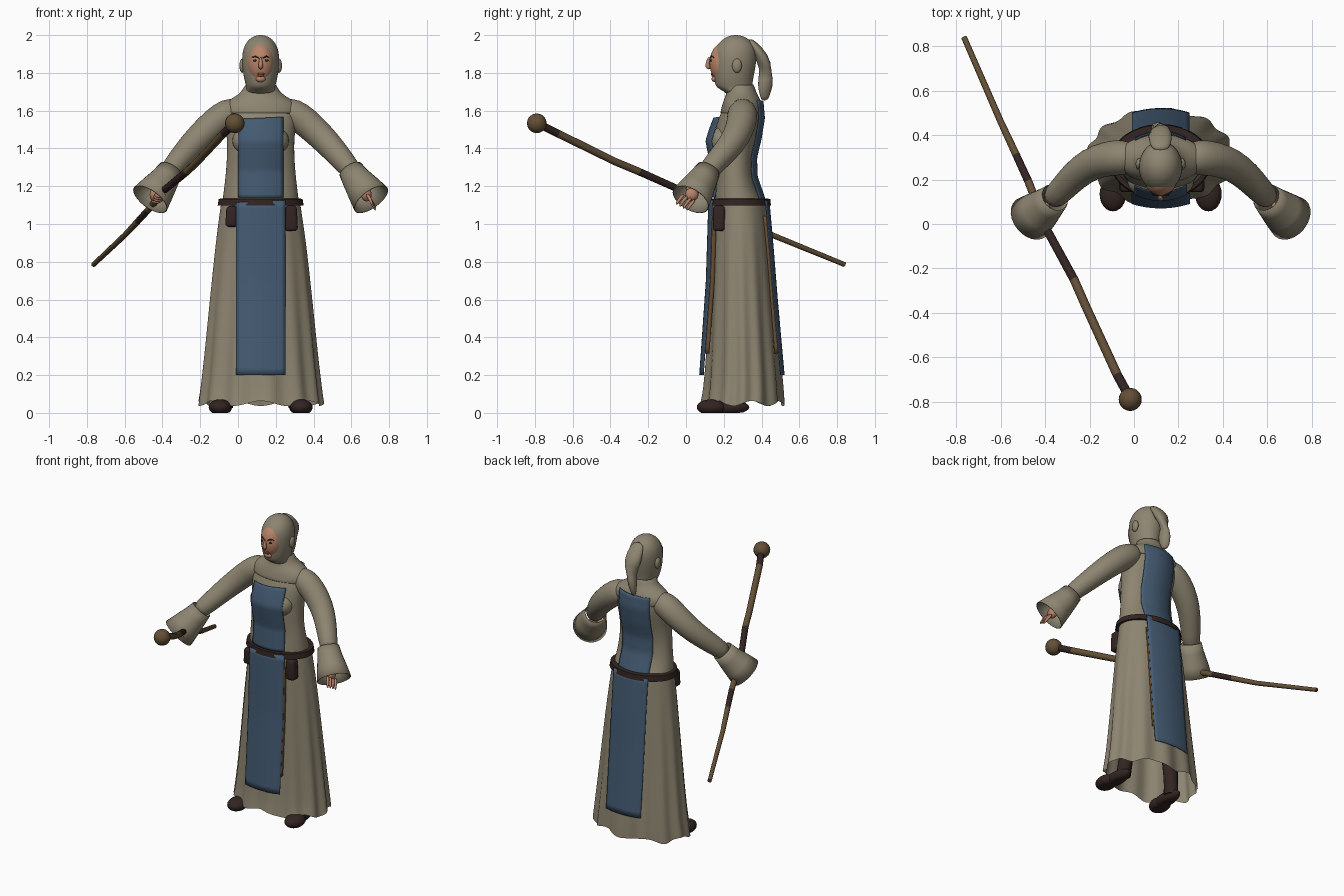
import bpy, math
from mathutils import Vector

old = bpy.data.objects.get("Cube")
if old:
    bpy.data.objects.remove(old, do_unlink=True)

CX = 0.12  # centre line of the figure


def material(name, *rgb):
    m = bpy.data.materials.new(name)
    m.use_nodes = True
    m.diffuse_color = (*rgb, 1)
    bsdf = m.node_tree.nodes["Principled BSDF"]
    bsdf.inputs["Base Color"].default_value = (*rgb, 1)
    bsdf.inputs["Roughness"].default_value = 0.8
    return m


ROBE = material("robe_cloth", .27, .235, .165)
BLUE = material("blue_cloth", .058, .105, .17)
LEATHER = material("dark_leather", .032, .018, .016)
WOOD = material("staff_wood", .125, .078, .036)
SKIN = material("skin", .48, .23, .14)
LIP = material("lips", .28, .09, .065)
BROW = material("brows_and_eyes", .03, .018, .013)
EDGE = material("brown_lining", .14, .075, .03)


def grid(name, rows, mat, closed=False, caps=False, subsurf=0, thick=0, sharp=50):
    """Skin a list of point rows into a surface."""
    n = len(rows[0])
    verts = [tuple(p) for row in rows for p in row]
    faces = []
    for r in range(len(rows) - 1):
        for i in range(n if closed else n - 1):
            j = (i + 1) % n
            faces.append((r * n + i, r * n + j, r * n + n + j, r * n + n + i))
    if caps:
        faces.append(tuple(reversed(range(n))))
        faces.append(tuple(range(len(verts) - n, len(verts))))
    me = bpy.data.meshes.new(name)
    me.from_pydata(verts, [], faces)
    me.materials.append(mat)
    me.shade_smooth()
    if not subsurf:
        me.set_sharp_from_angle(angle=math.radians(sharp))
    ob = bpy.data.objects.new(name, me)
    bpy.context.collection.objects.link(ob)
    if thick:
        ob.modifiers.new("thickness", 'SOLIDIFY').thickness = thick
    if subsurf:
        s = ob.modifiers.new("smooth", 'SUBSURF')
        s.levels = s.render_levels = subsurf
    return ob


def loft(name, sections, mat, n=32, power=2.0, ripple=None, **kw):
    """Sections are (z, front y, back y, half width)."""
    rows = []
    for z, yf, yb, rx in sections:
        row = []
        for i in range(n):
            a = 2 * math.pi * i / n
            c, s = math.cos(a), math.sin(a)
            k = (abs(c) ** power + abs(s) ** power) ** (-1 / power)
            dr, dz = ripple(a, z) if ripple else (0, 0)
            row.append((CX + (rx + dr) * k * c, (yf + yb) / 2 + ((yb - yf) / 2 + dr) * k * s, z + dz))
        rows.append(row)
    return grid(name, rows, mat, closed=True, **kw)


def tube(name, pts, radii, mat, n=12, caps=True, **kw):
    """Sweep an ellipse; each radius is a number or (sideways, other) pair."""
    pts = [Vector(p) for p in pts]
    rows = []
    for i, p in enumerate(pts):
        d = (pts[min(i + 1, len(pts) - 1)] - pts[max(i - 1, 0)]).normalized()
        side = d.cross(Vector((0, 0, 1)))
        side = Vector((1, 0, 0)) if abs(d.x) < 1e-4 or side.length < .01 else side.normalized()
        up = side.cross(d).normalized()
        r = radii[i]
        a, b = r if isinstance(r, tuple) else (r, r)
        rows.append([p + side * a * math.cos(t) + up * b * math.sin(t)
                     for t in (2 * math.pi * k / n for k in range(n))])
    return grid(name, rows, mat, closed=True, caps=caps, **kw)


def ball(name, loc, size, mat, seg=24, floor=None):
    bpy.ops.mesh.primitive_uv_sphere_add(segments=seg, ring_count=seg // 2, radius=1)
    ob = bpy.context.object
    ob.name = name
    for v in ob.data.vertices:
        v.co = Vector(loc) + Vector(a * b for a, b in zip(v.co, size))
        if floor is not None:
            v.co.z = max(v.co.z, floor)
    ob.data.materials.append(mat)
    ob.data.shade_smooth()
    return ob


def lerp(table, z):
    for (z0, y0), (z1, y1) in zip(table, table[1:]):
        if z0 >= z >= z1:
            return y0 + (y1 - y0) * (z0 - z) / (z0 - z1)
    return table[-1][1]


# Skirt with folds that deepen toward the hem
def folds(a, z):
    t = max(0, 1 - z / 1.05)
    hem = .014 * math.sin(7 * a) if z < .1 else 0
    return .011 * t * math.cos(13 * a + .8 * math.sin(2 * a)), hem


loft("skirt", [(1.12, .14, .43, .208), (1.05, .14, .435, .218), (.9, .137, .447, .24), (.6, .125, .47, .27),
               (.3, .112, .495, .298), (.12, .098, .512, .318), (.05, .085, .515, .328)],
     ROBE, n=80, ripple=folds, subsurf=1)

# Bodice, shoulder cowl and hood
loft("bodice", [(1.1, .145, .42, .205), (1.16, .15, .39, .198), (1.22, .158, .365, .19), (1.3, .158, .355, .182),
                (1.38, .15, .362, .178), (1.45, .148, .378, .178), (1.53, .16, .395, .188), (1.6, .19, .398, .19),
                (1.65, .21, .385, .14)], ROBE, power=2.2, subsurf=1)
loft("shoulder_cowl", [(1.585, .18, .403, .2), (1.62, .188, .405, .203), (1.65, .197, .398, .18),
                       (1.675, .208, .385, .135), (1.7, .216, .37, .1), (1.74, .215, .36, .082)],
     ROBE, subsurf=1, thick=.008)
loft("hood", [(1.68, .215, .37, .085), (1.705, .2, .355, .08), (1.72, .162, .35, .074), (1.745, .152, .352, .082),
              (1.79, .145, .36, .092), (1.84, .142, .37, .098), (1.89, .142, .375, .099), (1.93, .152, .37, .092),
              (1.965, .178, .35, .074), (1.987, .208, .32, .05), (1.998, .235, .29, .024), (2.0, .258, .268, .006)],
     ROBE, caps=True, subsurf=1)
tube("hood_tail", [(CX, .33, 1.98), (CX, .38, 1.92), (CX - .005, .42, 1.85), (CX - .01, .422, 1.77),
                   (CX - .015, .418, 1.70), (CX - .02, .415, 1.65)],
     [(.04, .015), (.055, .03), (.058, .042), (.05, .036), (.038, .024), (.02, .012)], ROBE, subsurf=1)

# Face
FC, FR = Vector((CX, .2, 1.852)), Vector((.072, .075, .108))
ball("face", FC, FR, SKIN, 32)


def on_face(dx, z):
    q = 1 - (dx / FR.x) ** 2 - ((z - FC.z) / FR.z) ** 2
    return FC.y - FR.y * math.sqrt(max(q, 0))


tube("nose", [(CX, .122, 1.885), (CX, .115, 1.855), (CX, .112, 1.835), (CX, .128, 1.82)],
     [.006, .01, .015, .008], SKIN, subsurf=1)
for label, w, z in (("upper_lip", .021, 1.794), ("lower_lip", .017, 1.785)):
    ball(label, (CX, on_face(0, z), z), (w, .006, .006), LIP, 12)
ball("chin", (CX, .155, 1.768), (.026, .02, .018), SKIN, 16)

# Paired parts, mirrored about the centre line
for s, word in ((1, "left"), (-1, "right")):
    def m(x, y, z):
        return (CX + s * (x - CX), y, z)

    ball(word + "_eye", m(CX + .03, on_face(.03, 1.866), 1.866), (.011, .004, .006), BROW, 12)
    tube(word + "_brow", [m(CX + d, on_face(d, z) - .001, z) for d, z in ((.012, 1.88), (.03, 1.888), (.048, 1.882))],
         [.003, .004, .002], BROW, 8)
    ball(word + "_hood_ear", m(.217, .27, 1.838), (.016, .026, .038), ROBE, 16)
    ball(word + "_bust", m(.19, .195, 1.44), (.08, .07, .075), ROBE)

    # Sleeve and flared cuff
    tube(word + "_sleeve", [m(.22, .3, 1.61), m(.29, .3, 1.59), m(.36, .295, 1.54), m(.44, .27, 1.465),
                            m(.51, .215, 1.39), m(.565, .155, 1.325), m(.62, .1, 1.26)],
         [.06, .082, .08, .075, .068, .06, .054], ROBE, 20, subsurf=1)
    tube(word + "_cuff", [m(.597, .118, 1.285), m(.625, .092, 1.24), m(.665, .058, 1.185), m(.705, .025, 1.13)],
         [.062, .072, .088, .102], ROBE, 24, caps=False, thick=.005)

    # Hand: open on the left, curled round the staff on the right
    tube(word + "_wrist", [m(.63, .09, 1.24), m(.66, .055, 1.185), m(.68, .03, 1.16)],
         [.028, .028, .024], SKIN, subsurf=1)
    ball(word + "_palm", m(.68, .03, 1.155), (.028, .036, .036), SKIN, 16)
    for k in range(4):
        o = Vector((.006, .019, -.01)) * (k - 1.5)
        base = Vector((.69, .02, 1.145)) + o
        if s > 0:
            path = [base, base + Vector((.02, -.028, -.03)), base + Vector((.03, -.045, -.06))]
        else:
            path = [base, base + Vector((-.02, -.035, -.02)), base + Vector((-.065, -.03, -.005))]
        tube(f"{word}_finger_{k + 1}", [m(*p) for p in path], [.011, .01, .006], SKIN, 8, subsurf=1)
    tube(word + "_thumb", [m(.665, .05, 1.175), m(.63, .025, 1.185), m(.602, -.003, 1.19)],
         [.014, .012, .007], SKIN, 8, subsurf=1)

    # Boots
    ball(word + "_boot_toe", m(.335, .135, .03), (.06, .078, .042), LEATHER, 24, floor=0)
    ball(word + "_boot_sole", m(.32, .215, .03), (.048, .12, .04), LEATHER, 24, floor=0)
    tube(word + "_boot_shaft", [m(.31, .27, .03), m(.3, .28, .15), m(.28, .285, .35)], [.045, .045, .05], LEATHER)

# Belt and pouches
loft("belt", [(1.1, .15, .41, .19), (1.097, .114, .45, .228), (1.133, .117, .446, .222), (1.136, .15, .41, .19)],
     LEATHER, n=48)
for label, x, z, h in (("right_pouch", -.032, 1.04, .055), ("left_pouch", .282, 1.03, .068)):
    bpy.ops.mesh.primitive_cube_add(size=2, location=(x, .175, z))
    pouch = bpy.context.object
    pouch.name = label
    for v in pouch.data.vertices:
        taper = 1.05 if v.co.z < 0 else .85
        v.co = Vector((v.co.x * .034 * taper, v.co.y * .032, v.co.z * h))
    b = pouch.modifiers.new("round", 'BEVEL')
    b.width, b.segments = .018, 3
    pouch.data.materials.append(LEATHER)
    pouch.data.shade_smooth()

# Blue tabard panels; sag curves the sides in toward the body
PANELS = {
    "front_chest_panel": ([(1.56, .148), (1.5, .125), (1.44, .107), (1.36, .122), (1.28, .138), (1.14, .128)], .118, .03),
    "back_chest_panel": ([(1.65, .41), (1.56, .418), (1.45, .4), (1.35, .376), (1.25, .38), (1.12, .425)], .115, -.03),
    "front_skirt_panel": ([(1.12, .122), (1.05, .12), (.7, .109), (.2, .074)], .13, .02),
    "back_skirt_panel": ([(1.12, .442), (.9, .462), (.6, .486), (.2, .522)], .13, -.02),
}
for name, (profile, half, sag) in PANELS.items():
    top, low = profile[0][0], profile[-1][0]
    rows = []
    for r in range(25):
        z = top + (low - top) * r / 24
        rows.append([(CX + u * half, lerp(profile, z) + sag * u * u, z + .006 * u * (r == 0))
                     for u in (k / 6 - 1 for k in range(13))])
    grid(name, rows, BLUE, thick=.004)
    # Brown lining closing the left edge of the long panels
    if "skirt" in name:
        edge = [(row[-1][0] - .002, row[-1][1], row[-1][2]) for row in rows[2:22]]
        inward = math.copysign(.022, sag)
        grid(name + "_lining", [[p, (p[0], p[1] + inward, p[2])] for p in edge], EDGE, thick=.003)

# Staff with dark grip bands and a ball head
staff = tube("staff", [(-.765, .84, .785), (-.6, .46, .94), (-.53, .31, 1.015), (-.475, .19, 1.075), (-.39, -.03, 1.18),
                       (-.27, -.25, 1.278), (-.215, -.375, 1.33), (-.075, -.68, 1.48), (-.02, -.78, 1.53)],
             [.013, .015, .017, .018, .019, .02, .02, .021, .021], WOOD, 12)
staff.data.materials.append(LEATHER)
for f in staff.data.polygons:
    y = f.center.y
    f.material_index = int(.19 < y < .31 or -.25 < y < -.03 or y < -.69)
ball("staff_head", (-.017, -.79, 1.533), (.052, .052, .052), WOOD, 20)
